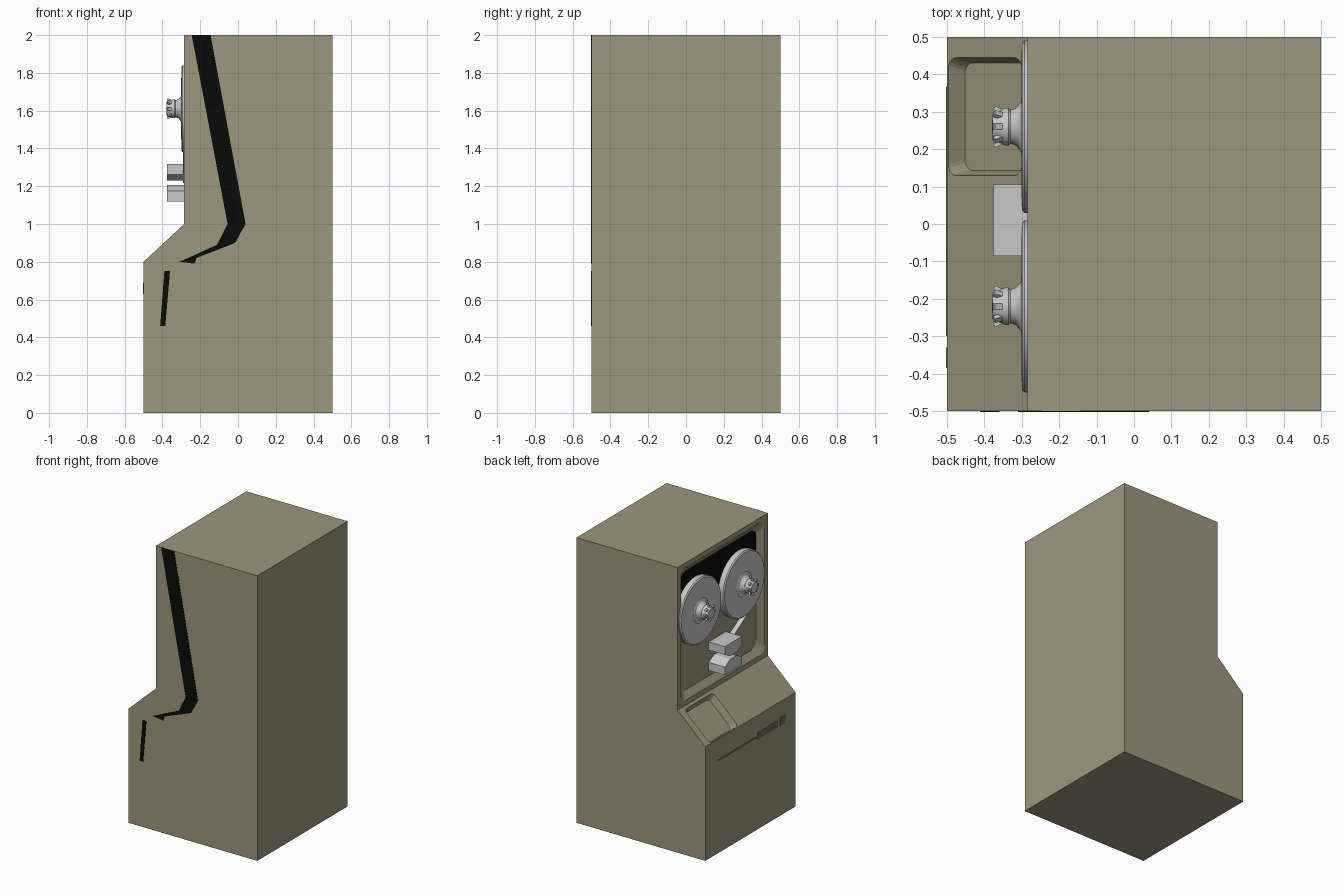
import bpy, bmesh, math
from mathutils import Vector, Matrix

if "Cube" in bpy.data.objects:
    bpy.data.objects.remove(bpy.data.objects["Cube"])


def material(name, rgb):
    m = bpy.data.materials.new(name)
    m.use_nodes = True
    m.diffuse_color = (*rgb, 1)
    m.node_tree.nodes["Principled BSDF"].inputs["Base Color"].default_value = (*rgb, 1)
    return m


BEIGE = material("beige_paint", (0.337, 0.305, 0.205))
BLACK = material("black_paint", (0.003, 0.003, 0.003))
GREY = material("light_grey_plastic", (0.58, 0.58, 0.58))
TRIM = material("dark_beige_trim", (0.17, 0.155, 0.09))


def finish(name, bm, mat, smooth=False):
    bmesh.ops.recalc_face_normals(bm, faces=bm.faces[:])
    me = bpy.data.meshes.new(name)
    bm.to_mesh(me)
    bm.free()
    me.materials.append(mat)
    ob = bpy.data.objects.new(name, me)
    bpy.context.collection.objects.link(ob)
    bpy.ops.object.select_all(action="DESELECT")
    ob.select_set(True)
    bpy.context.view_layer.objects.active = ob
    if smooth:
        bpy.ops.object.shade_smooth_by_angle(angle=math.radians(30))
    return ob


def loft(name, rings, mat):
    """Skin closed rings of equal length and cap both ends."""
    bm = bmesh.new()
    loops = [[bm.verts.new(p) for p in ring] for ring in rings]
    for a, b in zip(loops, loops[1:]):
        for i in range(len(a)):
            j = (i + 1) % len(a)
            bm.faces.new((a[i], a[j], b[j], b[i]))
    bm.faces.new(loops[0])
    bm.faces.new(loops[-1])
    return finish(name, bm, mat)


def prism_y(name, xz, y0, y1, mat):
    return loft(name, [[(x, y, z) for x, z in xz] for y in (y0, y1)], mat)


def prism_x(name, yz, x0, x1, mat):
    return loft(name, [[(x, y, z) for y, z in yz] for x in (x0, x1)], mat)


def rounded(hw, hh, r, steps=5):
    pts = []
    for k, (sx, sy) in enumerate([(1, 1), (-1, 1), (-1, -1), (1, -1)]):
        for s in range(steps + 1):
            a = math.pi / 2 * (k + s / steps)
            pts.append((sx * (hw - r) + r * math.cos(a), sy * (hh - r) + r * math.sin(a)))
    return pts


def carve(target, origin, u, v, hw, hh, r, depth, taper):
    """Cut a rounded tray with sloping walls; u x v points outwards."""
    u, v, o = Vector(u).normalized(), Vector(v).normalized(), Vector(origin)
    n = u.cross(v)
    rings = []
    for h, t in ((0.05, 0), (0, 0), (-depth, taper)):
        rings.append([o + u * a + v * b + n * h for a, b in rounded(hw - t, hh - t, r)])
    cutter = loft("tray_cutter", rings, BEIGE)
    cutter.hide_render = True
    mod = target.modifiers.new("tray", "BOOLEAN")
    mod.operation, mod.solver, mod.object = "DIFFERENCE", "EXACT", cutter
    bpy.context.view_layer.objects.active = target
    bpy.ops.object.modifier_apply(modifier=mod.name)
    bpy.data.objects.remove(cutter)


# Cabinet with stepped control side
FACE = -0.285
cabinet = prism_y("cabinet", [(-0.5, 0), (0.5, 0), (0.5, 2), (FACE, 2), (FACE, 1), (-0.5, 0.8)],
                  -0.5, 0.5, BEIGE)
carve(cabinet, (FACE, 0, 1.5), (0, -1, 0), (0, 0, 1), 0.465, 0.465, 0.05, 0.035, 0.045)
slope = Vector((FACE + 0.5, 0, 0.2)).normalized()
carve(cabinet, Vector((-0.5, 0.287, 0.8)) + slope * 0.139, (0, -1, 0), slope,
      0.158, 0.134, 0.03, 0.05, 0.014)

# Dark upper half of the tape panel
FLOOR = -0.25
top = [(y, z + 1.5) for y, z in rounded(0.415, 0.415, 0.05) if z > 0]
prism_x("reel_backing", top + [(-0.415, 1.58), (0.415, 1.58)], FLOOR - 0.003, FLOOR + 0.002, BLACK)


# Tape reels with ribbed hub knobs
def reel(name, y, z):
    profile = [(0, -0.24), (0.225, -0.24), (0.23, -0.265), (0.23, -0.293), (0.222, -0.3),
               (0.09, -0.301), (0.085, -0.298), (0.08, -0.301), (0.065, -0.303), (0.05, -0.316),
               (0.045, -0.33), (0.05, -0.336), (0.05, -0.345), (0.035, -0.378), (0, -0.38)]
    bm = bmesh.new()
    vs = [bm.verts.new((x, r, 0)) for r, x in profile]
    edges = [bm.edges.new(p) for p in zip(vs, vs[1:])]
    bmesh.ops.spin(bm, geom=vs + edges, cent=(0, 0, 0), axis=(1, 0, 0),
                   angle=math.tau, steps=40, use_duplicate=False)
    bmesh.ops.remove_doubles(bm, verts=bm.verts[:], dist=0.0005)
    for k in range(8):
        place = Matrix.Rotation(math.tau * k / 8, 4, "X") @ Matrix.Translation((-0.358, 0.043, 0)) \
            @ Matrix.Rotation(math.radians(-24), 4, "Z") @ Matrix.Diagonal((0.035, 0.012, 0.016, 1))
        bmesh.ops.create_cube(bm, size=1, matrix=place)
    bmesh.ops.translate(bm, verts=bm.verts[:], vec=(0, y, z))
    finish(name, bm, GREY, smooth=True)


reel("left_reel", 0.26, 1.61)
reel("right_reel", -0.22, 1.61)

# Paired tape heads, chamfered toward the gap between them
for name, outer, inner in (("upper_head", 1.318, 1.229), ("lower_head", 1.118, 1.207)):
    shoulder = inner + math.copysign(0.032, outer - inner)
    prism_x(name, [(0.105, outer), (0.105, shoulder), (0.045, inner), (-0.025, inner),
                   (-0.085, shoulder), (-0.085, outer)], -0.375, -0.24, GREY)

# Tape running from the reel to the heads
prism_x("tape", [(-0.31, 1.40), (0, 1.216), (0, 1.222), (-0.31, 1.406)], -0.29, -0.255, GREY)

# Painted bent stripe and bar on the front side
prism_y("front_stripe", [(-0.245, 2), (-0.145, 2), (0.04, 1), (-0.015, 0.9), (-0.22, 0.82),
                         (-0.23, 0.79), (-0.31, 0.8), (-0.11, 0.89), (-0.055, 1)],
        -0.502, -0.499, BLACK)
prism_y("front_bar", [(-0.412, 0.46), (-0.385, 0.46), (-0.36, 0.75), (-0.39, 0.75)],
        -0.502, -0.499, BLACK)

# Trim line and plaques under the control slope
for name, y0, y1, z0, z1 in (("trim_line", 0.367, -0.08, 0.643, 0.655),
                             ("trim_plaque", -0.08, -0.3, 0.63, 0.68),
                             ("trim_badge", -0.33, -0.385, 0.63, 0.69)):
    prism_x(name, [(y0, z0), (y1, z0), (y1, z1), (y0, z1)], -0.502, -0.499, TRIM)
